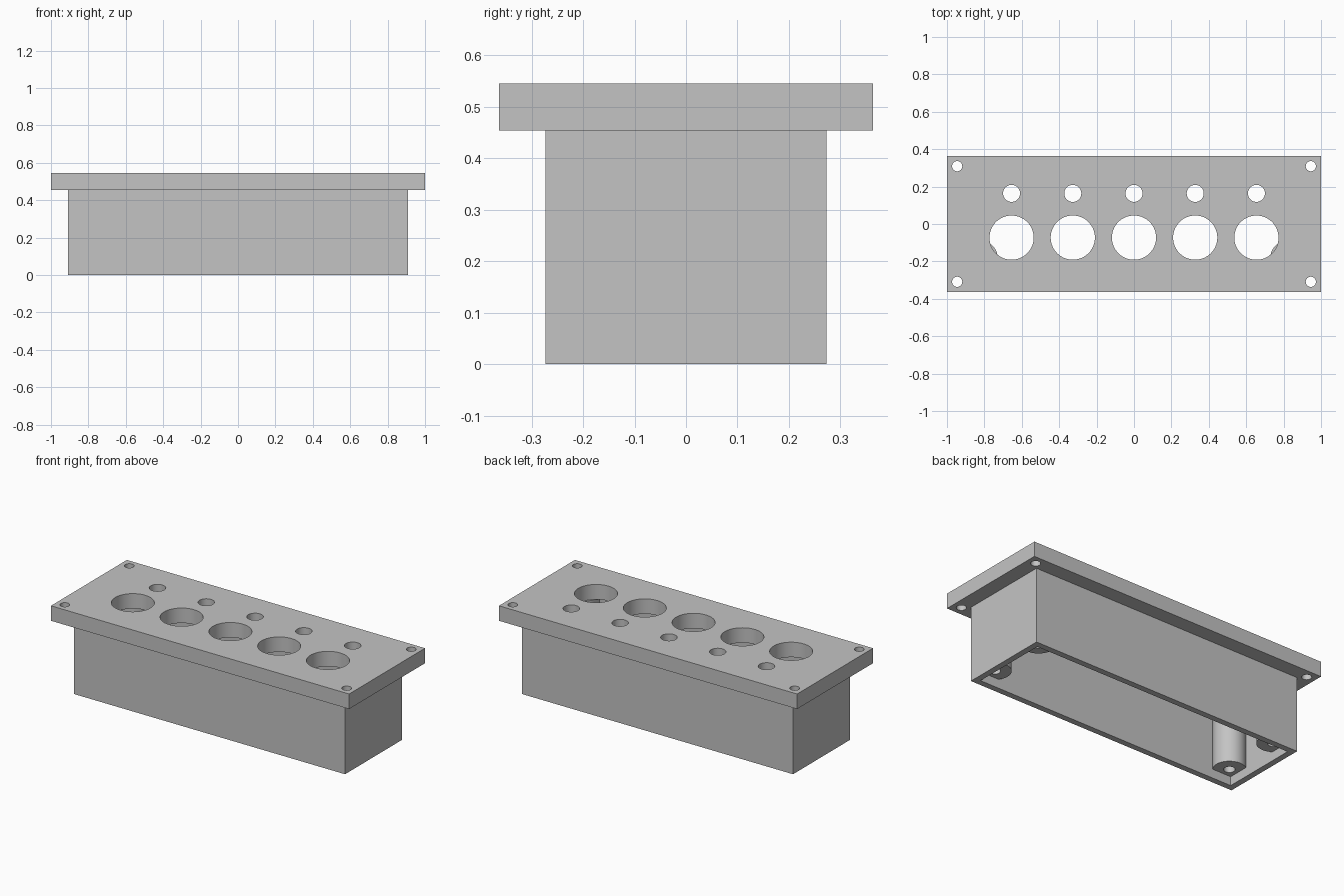
import bpy
import math

default = bpy.data.objects.get("Cube")
if default:
    bpy.data.objects.remove(default, do_unlink=True)

MM = 2 / 110  # design is laid out in millimetres, 110 mm long

grey = bpy.data.materials.new("plain grey")
grey.use_nodes = True
GREY = (0.55, 0.55, 0.55, 1)
grey.diffuse_color = GREY
grey.node_tree.nodes["Principled BSDF"].inputs["Base Color"].default_value = GREY


def finish(obj, name):
    obj.name = name
    obj.data.materials.clear()
    obj.data.materials.append(grey)
    return obj


def box(name, length, width, bottom, top):
    bpy.ops.mesh.primitive_cube_add(size=1, location=(0, 0, (bottom + top) / 2 * MM))
    obj = bpy.context.object
    obj.scale = (length * MM, width * MM, (top - bottom) * MM)
    bpy.ops.object.transform_apply(location=True, rotation=False, scale=True)
    return finish(obj, name)


def cylinder(name, x, y, diameter, bottom, top):
    bpy.ops.mesh.primitive_cylinder_add(
        vertices=64, radius=diameter / 2 * MM, depth=(top - bottom) * MM,
        location=(x * MM, y * MM, (bottom + top) / 2 * MM))
    bpy.ops.object.transform_apply(location=True, rotation=False, scale=True)
    return finish(bpy.context.object, name)


def cut(target, cutter):
    mod = target.modifiers.new("cut", "BOOLEAN")
    mod.operation = "DIFFERENCE"
    mod.solver = "EXACT"
    mod.object = cutter
    bpy.context.view_layer.objects.active = target
    bpy.ops.object.modifier_apply(modifier=mod.name)
    bpy.data.objects.remove(cutter, do_unlink=True)


def smooth(obj):
    bpy.ops.object.select_all(action="DESELECT")
    obj.select_set(True)
    bpy.context.view_layer.objects.active = obj
    bpy.ops.object.shade_smooth_by_angle(angle=math.radians(30))


corners = [(sx, sy) for sx in (-1, 1) for sy in (-1, 1)]

# Faceplate with a row of large holes, a row of small holes and corner screw holes
faceplate = box("faceplate", 110, 40, 25, 30)
holes = [(18 * i, -4, 13) for i in range(-2, 3)]
holes += [(18 * i, 9, 5) for i in range(-2, 3)]
holes += [(52 * sx, 17 * sy, 3) for sx, sy in corners]
for x, y, diameter in holes:
    cut(faceplate, cylinder("cutter", x, y, diameter, 22, 33))
smooth(faceplate)

# Housing walls, open below and closed above by the faceplate
housing = box("housing", 100, 30, 0, 25)
cut(housing, box("cutter", 96, 26, -5, 30))

# Screw posts in the inner corners, recessed to take a lid
for sx, sy in corners:
    side = "left" if sx > 0 else "right"
    end = "back" if sy > 0 else "front"
    post = cylinder(f"{end}_{side}_post", 45 * sx, 10 * sy, 9.9, 3, 25)
    cut(post, cylinder("cutter", 45 * sx, 10 * sy, 3.4, 0, 18))
    smooth(post)
